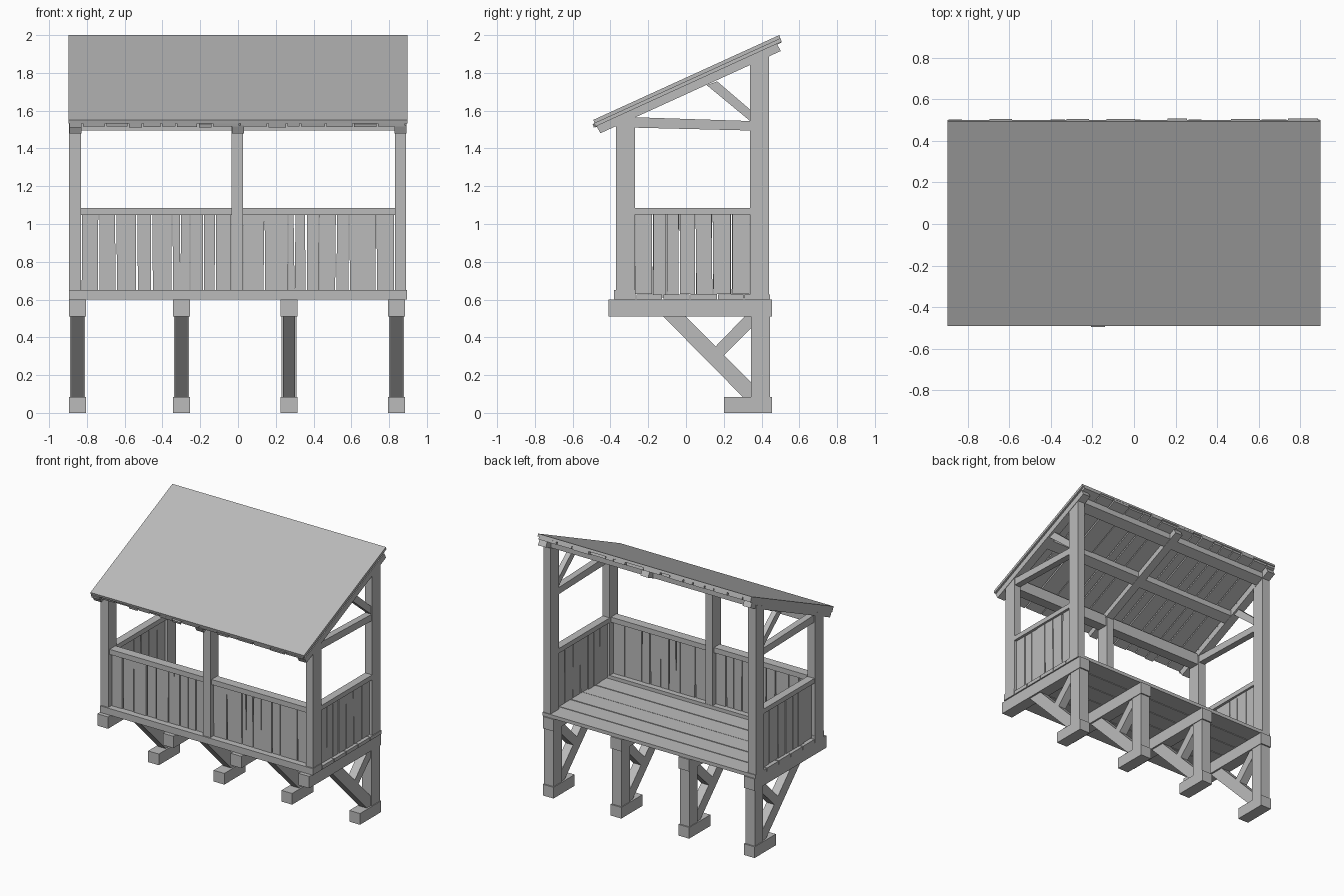
import bpy, bmesh, random

random.seed(4)
cube = bpy.data.objects.get("Cube")
if cube:
    bpy.data.objects.remove(cube, do_unlink=True)

GREY = (0.5, 0.5, 0.5, 1)
wood = bpy.data.materials.new("plain grey wood")
wood.use_nodes = True
wood.diffuse_color = GREY
wood.node_tree.nodes["Principled BSDF"].inputs["Base Color"].default_value = GREY


def prism(name, profile, a, b, axis="X"):
    """Extrude a profile of (y, z) along X, or of (x, z) along Y, from a to b."""
    bm = bmesh.new()

    def ring(t):
        return [bm.verts.new((t, p, z) if axis == "X" else (p, t, z)) for p, z in profile]
    first, last = ring(a), ring(b)
    bm.faces.new(first)
    bm.faces.new(last)
    n = len(profile)
    for i in range(n):
        j = (i + 1) % n
        bm.faces.new((first[i], first[j], last[j], last[i]))
    bmesh.ops.recalc_face_normals(bm, faces=bm.faces)
    mesh = bpy.data.meshes.new(name)
    bm.to_mesh(mesh)
    bm.free()
    mesh.materials.append(wood)
    obj = bpy.data.objects.new(name, mesh)
    bpy.context.collection.objects.link(obj)
    return obj


def box(name, x, y, z):
    return prism(name, [(y[0], z[0]), (y[1], z[0]), (y[1], z[1]), (y[0], z[1])], *x)


def roof_z(y, drop=0.0):
    """Height of the roof's upper surface at y, lowered by drop."""
    return 1.775 + 0.456 * y - drop


def sloped(name, x, y, top, bottom, lean=0.0):
    """Slab parallel to the roof, with ends leaning by lean."""
    y0, y1 = y
    prism(name, [(y0, roof_z(y0, top)), (y1, roof_z(y1, top)),
                 (y1 + lean, roof_z(y1 + lean, bottom)),
                 (y0 + lean, roof_z(y0 + lean, bottom))], *x)


def boards(name, edges, z0, z1, depth, axis):
    """Row of rough upright boards with thin uneven gaps."""
    for left, right in zip(edges, edges[1:]):
        g = [random.uniform(0.0, 0.006) for _ in range(4)]
        shift = random.uniform(-0.004, 0.004)
        foot = z0 - random.choice((0, 0, 0.02))
        prism(name, [(left + g[0], foot), (right - g[1], foot),
                     (right - g[2], z1), (left + g[3], z1)],
              depth - 0.011 + shift, depth + 0.011 + shift, axis)


# Cantilevered trestles below the deck
for x in (-0.85, -0.3, 0.27, 0.84):
    wide, mid, thin = [(x - w, x + w) for w in (0.045, 0.04, 0.032)]
    box("trestle_foot", wide, (0.2, 0.455), (0, 0.085))
    box("trestle_post", mid, (0.345, 0.445), (0.085, 0.51))
    box("trestle_beam", wide, (-0.41, 0.455), (0.51, 0.6))
    prism("long_brace", [(-0.12, 0.51), (0.0, 0.51), (0.345, 0.16),
                         (0.345, 0.085), (0.3, 0.085)], *thin)
    prism("short_brace", [(0.155, 0.35), (0.2, 0.305), (0.345, 0.45),
                          (0.345, 0.51), (0.31, 0.51)], *thin)

# Deck planks
deck = (-0.38, -0.262, -0.12, 0.025, 0.17, 0.31, 0.452)
for i, (y0, y1) in enumerate(zip(deck, deck[1:])):
    top = 0.65 if i == 0 else 0.63 + random.uniform(-0.004, 0.002)
    box("deck_plank", (-0.895, 0.895), (y0, y1 - 0.006), (0.6, top))

# Posts, cut to the roof slope
for x in ((-0.895, -0.83), (-0.035, 0.027), (0.83, 0.89)):
    prism("front_post", [(-0.37, 0.64), (-0.27, 0.64), (-0.27, roof_z(-0.27, 0.06)),
                         (-0.37, roof_z(-0.37, 0.06))], *x)
for x in ((-0.895, -0.83), (0.83, 0.89)):
    prism("back_post", [(0.34, 0.62), (0.44, 0.62), (0.44, roof_z(0.44, 0.06)),
                        (0.34, roof_z(0.34, 0.06))], *x)

# Front balustrade
for x in ((-0.83, -0.035), (0.027, 0.83)):
    box("front_rail", x, (-0.355, -0.285), (1.047, 1.086))
boards("front_board", (-0.83, -0.735, -0.645, -0.535, -0.455, -0.35, -0.305, -0.255,
                       -0.185, -0.12, -0.035), 0.65, 1.05, -0.32, "Y")
boards("front_board", (0.027, 0.14, 0.265, 0.3, 0.36, 0.43, 0.52, 0.59, 0.73, 0.83),
       0.65, 1.05, -0.32, "Y")

# Side balustrades, ties and braces
for s in (-1, 1):
    box("side_rail", (s * 0.83, s * 0.89), (-0.27, 0.34), (1.05, 1.086))
    boards("side_board", (-0.27, -0.175, -0.1, -0.035, 0.05, 0.14, 0.24, 0.34),
           0.63, 1.055, s * 0.86, "X")
    prism("side_tie", [(-0.27, 1.51), (0.34, 1.495), (0.34, 1.545), (-0.27, 1.565)],
          s * 0.835, s * 0.885)
    prism("side_brace", [(0.11, 1.735), (0.34, 1.545), (0.34, 1.605), (0.165, 1.755)],
          s * 0.84, s * 0.88)

# Roof framing
prism("front_beam", [(-0.36, 1.495), (-0.28, 1.495), (-0.28, 1.58), (-0.36, 1.545)],
      -0.885, 0.885)
for x in ((-0.893, -0.828), (-0.032, 0.032), (0.828, 0.893)):
    sloped("rafter", x, (-0.475, 0.48), 0.038, 0.088, 0.022)
for y in (0.02, 0.37):
    sloped("purlin", (-0.86, 0.86), (y, y + 0.07), 0.038, 0.085)

# Ragged roof boards under a flat covering
x = -0.893
while x < 0.86:
    w = min(random.uniform(0.07, 0.16), 0.893 - x)
    low = -0.475 - random.uniform(0, 0.022)
    high = 0.488 + random.uniform(0, 0.014)
    sloped("roof_board", (x, x + w - 0.008), (low, high), 0.021,
           0.04 + random.uniform(0, 0.005), 0.006)
    x += w
sloped("roof_cover", (-0.897, 0.897), (-0.49, 0.494), 0.0, 0.022, 0.006)
